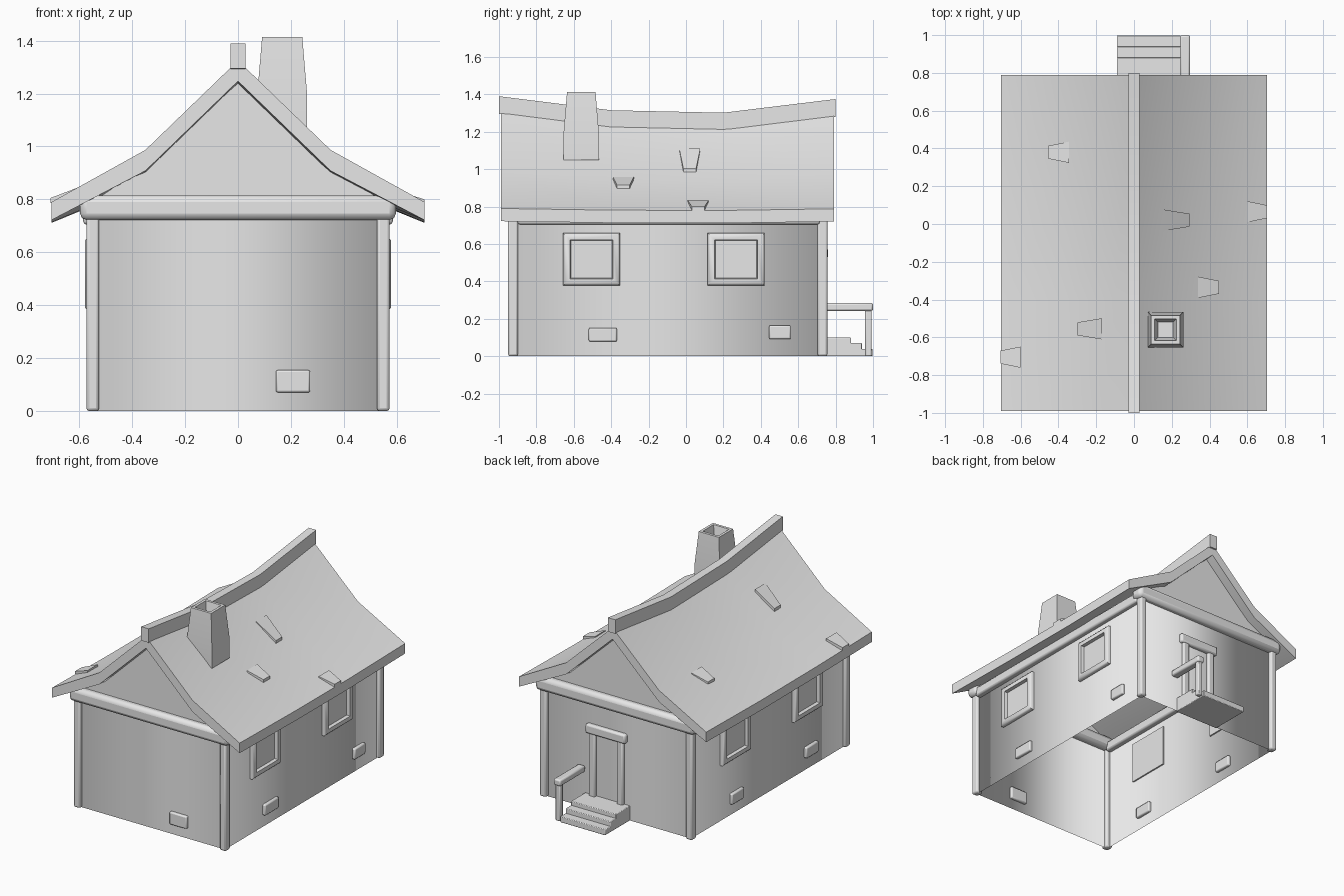
import bpy, bmesh, math
from mathutils import Vector, Matrix

cube = bpy.data.objects.get("Cube")
if cube:
    bpy.data.objects.remove(cube)

# One plain grey for the whole cottage
grey = bpy.data.materials.new("plain_grey")
grey.use_nodes = True
GREY = (0.8, 0.8, 0.8, 1)
grey.diffuse_color = GREY
grey.node_tree.nodes["Principled BSDF"].inputs["Base Color"].default_value = GREY


def finish(name, bm, smooth=None, bevel=0):
    """Turn a bmesh into a named object; smooth is the sharp-edge angle in degrees."""
    bmesh.ops.recalc_face_normals(bm, faces=bm.faces)
    mesh = bpy.data.meshes.new(name)
    bm.to_mesh(mesh)
    bm.free()
    mesh.materials.append(grey)
    obj = bpy.data.objects.new(name, mesh)
    bpy.context.collection.objects.link(obj)
    if bevel:
        mod = obj.modifiers.new("rounded", "BEVEL")
        mod.width, mod.segments = bevel, 2
    if smooth:
        bpy.ops.object.select_all(action="DESELECT")
        obj.select_set(True)
        bpy.context.view_layer.objects.active = obj
        if smooth >= 180:
            bpy.ops.object.shade_smooth()
        else:
            bpy.ops.object.shade_smooth_by_angle(angle=math.radians(smooth))
    return obj


def loft(name, rings, caps=True, **style):
    """Skin a list of closed rings that share a point count."""
    bm = bmesh.new()
    rows = [[bm.verts.new(p) for p in ring] for ring in rings]
    n = len(rows[0])
    for a, b in zip(rows, rows[1:]):
        for i in range(n):
            j = (i + 1) % n
            bm.faces.new((a[i], a[j], b[j], b[i]))
    if caps:
        bm.faces.new(rows[0])
        bm.faces.new(rows[-1])
    return finish(name, bm, **style)


def box(name, x, y, z, **style):
    """Box from its (low, high) ranges."""
    rings = [[(x[0], y[0], h), (x[1], y[0], h), (x[1], y[1], h), (x[0], y[1], h)] for h in z]
    return loft(name, rings, **style)


WALL_X, FRONT, BACK = 0.55, -0.925, 0.73

# Walls: an open shell
corners = [(-WALL_X, FRONT), (WALL_X, FRONT), (WALL_X, BACK), (-WALL_X, BACK)]
loft("walls", [[(x, y, z) for x, y in corners] for z in (0, 0.77)], caps=False, smooth=180)

# Gable panels tucked under the roof
gable = [(-0.58, 0.77), (0.58, 0.77), (0.36, 0.92), (0, 1.26), (-0.36, 0.92)]
for label, y in (("front", FRONT), ("back", BACK)):
    bm = bmesh.new()
    bm.faces.new([bm.verts.new((x, y, z)) for x, z in gable])
    finish(label + "_gable", bm)

# Sagging roof: half profile of (x, top, bottom, share of the sag)
half = [(0, 1.325, 1.247, 1), (0.35, 0.987, 0.908, 0.6), (0.705, 0.79, 0.722, 0.12)]
profile = [(-x, t, b, s) for x, t, b, s in half[:0:-1]] + half
stations = [(-0.99, 0), (-0.4, 0.075), (0.2, 0.088), (0.79, 0.015)]
rings = []
for y, sag in stations:
    top = [(x, y, t - s * sag) for x, t, b, s in profile]
    under = [(x, y, b - s * sag) for x, t, b, s in reversed(profile)]
    rings.append(top + under)
loft("roof", rings, smooth=50)

# Ridge beam follows the sag
rings = []
for (y, sag), end in zip(stations, (-0.01, 0, 0, 0.01)):
    low, high = 1.295 - sag, 1.39 - sag
    rings.append([(-0.028, y + end, low), (0.028, y + end, low),
                  (0.028, y + end, high), (-0.028, y + end, high)])
loft("ridge_beam", rings, smooth=30)

# Tie beams under the gables and wall plates along the sides
for label, y in (("front", FRONT), ("back", BACK)):
    box(label + "_tie_beam", (-0.597, 0.597), (y - 0.045, y + 0.045), (0.722, 0.815),
        smooth=60, bevel=0.025)
for label, s in (("left", 1), ("right", -1)):
    x = s * WALL_X
    box(label + "_wall_plate", (x - 0.035, x + 0.035), (-0.9, 0.715), (0.705, 0.77),
        smooth=60, bevel=0.012)

# Corner posts
for side, sx in (("left", 1), ("right", -1)):
    for end, y in (("front", FRONT), ("back", BACK)):
        x = sx * 0.549
        box(f"{end}_{side}_post", (x - 0.024, x + 0.024), (y - 0.026, y + 0.026), (0, 0.74),
            smooth=60, bevel=0.011)

# Windows: framed recess on both long walls
for side, s in (("left", 1), ("right", -1)):
    for place, yc in (("front", -0.505), ("back", 0.268)):
        zc = 0.518
        steps = [(0.54, 0.152, 0.14), (0.567, 0.152, 0.14), (0.578, 0.14, 0.128),
                 (0.575, 0.115, 0.104), (0.553, 0.11, 0.1)]
        rings = [[(s * x, yc + a * w, zc + b * h) for a, b in ((-1, -1), (1, -1), (1, 1), (-1, 1))]
                 for x, w, h in steps]
        loft(f"{place}_{side}_window", rings, smooth=50)

# Exposed wall stones: (y centre, z centre, half length)
stones = {1: [(-0.445, 0.115, 0.075), (0.502, 0.128, 0.058)],
          -1: [(-0.55, 0.12, 0.065), (0.25, 0.11, 0.065)]}
for s, group in stones.items():
    for y, z, w in group:
        x = s * WALL_X
        box("wall_stone", (x - 0.02, x + 0.02), (y - w, y + w), (z - 0.037, z + 0.037),
            smooth=60, bevel=0.008)
box("front_stone", (0.143, 0.273), (FRONT - 0.02, FRONT + 0.02), (0.07, 0.155),
    smooth=60, bevel=0.008)

# Chimney with a hollow top: (half width, height)
cx, cy = 0.167, -0.56
rings = [[(cx + a * w, cy + b * w, z) for a, b in ((-1, -1), (1, -1), (1, 1), (-1, 1))]
         for w, z in ((0.094, 1.05), (0.094, 1.2), (0.076, 1.413), (0.058, 1.413), (0.04, 1.33))]
loft("chimney", rings, smooth=50)


# Loose shingles: tapered plates lying on the slope, wide end uphill
def roof_height(x, y):
    def mix(pairs, v):
        for (a, p), (b, q) in zip(pairs, pairs[1:]):
            if v <= b:
                return p + (q - p) * (v - a) / (b - a)
        return pairs[-1][1]
    sag = mix(stations, y)
    return mix([(h[0], h[1] - h[3] * sag) for h in half], abs(x))


shingles = [(-0.345, -0.455, 0.38), (0.16, 0.295, 0.02), (0.6, 0.705, 0.065),
            (0.34, 0.45, -0.335), (-0.17, -0.3, -0.555), (-0.6, -0.708, -0.705)]
for x_up, x_low, y in shingles:
    rings = []
    for drop in (-0.02, 0):
        ring = []
        for x, w, lift in ((x_up, 0.056, 0.008), (x_low, 0.034, 0.02)):
            z = roof_height(x, y) + lift + drop
            ring += [(x, y - w, z), (x, y + w, z)]
        rings.append([ring[0], ring[1], ring[3], ring[2]])
    loft("loose_shingle", rings, smooth=30)

# Door frame on the back wall
for side, x in (("right", -0.025), ("left", 0.185)):
    box(side + "_door_post", (x - 0.024, x + 0.024), (BACK - 0.02, BACK + 0.022), (0.08, 0.53),
        smooth=60, bevel=0.01)
box("door_lintel", (-0.07, 0.23), (BACK - 0.02, BACK + 0.028), (0.52, 0.583),
    smooth=60, bevel=0.012)

# Steps and handrail
for i, (y, z) in enumerate(((0.882, 0.1), (0.94, 0.072), (0.998, 0.04))):
    box(f"step_{i + 1}", (-0.09, 0.248), (BACK - 0.01, y), (0, z), smooth=60, bevel=0.004)
box("handrail", (0.245, 0.297), (BACK, 1.0), (0.242, 0.285), smooth=60, bevel=0.01)
box("handrail_post", (0.253, 0.289), (0.958, 0.993), (0, 0.25), smooth=60, bevel=0.007)
